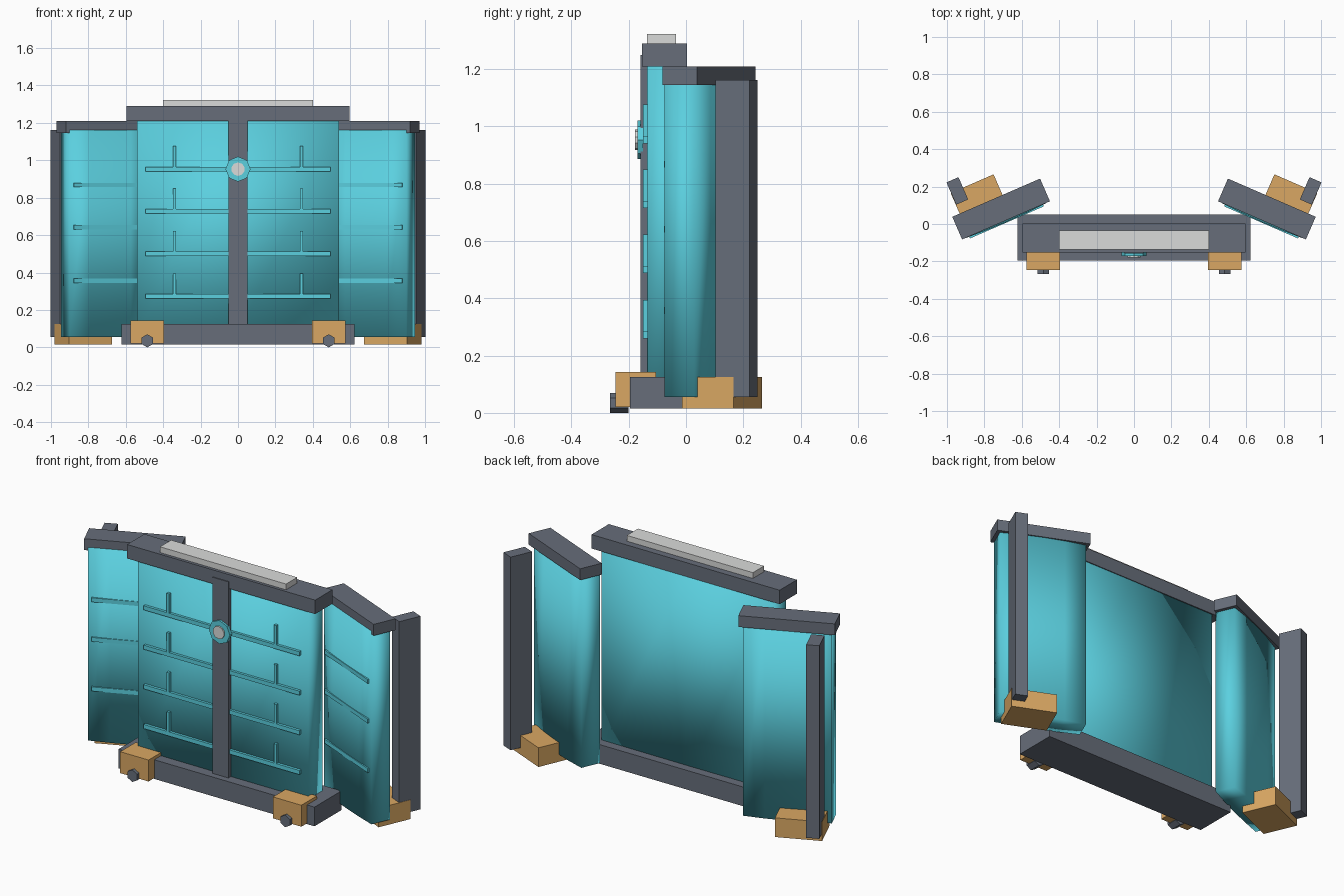
import bpy, bmesh, math
from mathutils import Matrix

if "Cube" in bpy.data.objects:
    bpy.data.objects.remove(bpy.data.objects["Cube"])


def material(name, rgb):
    m = bpy.data.materials.new(name)
    m.diffuse_color = (*rgb, 1)
    m.use_nodes = True
    m.node_tree.nodes["Principled BSDF"].inputs["Base Color"].default_value = m.diffuse_color
    return m


CYAN = material("cyan_panel", (0.105, 0.63, 0.74))
STEEL = material("dark_steel", (0.135, 0.155, 0.195))
WOOD = material("tan_block", (0.70, 0.39, 0.125))
PALE = material("pale_grey", (0.70, 0.71, 0.70))


def finish(name, bm, mat, xf, smooth=False):
    bmesh.ops.recalc_face_normals(bm, faces=bm.faces)
    bm.transform(xf)
    me = bpy.data.meshes.new(name)
    for f in bm.faces:
        f.smooth = smooth
    bm.to_mesh(me)
    bm.free()
    me.materials.append(mat)
    ob = bpy.data.objects.new(name, me)
    bpy.context.collection.objects.link(ob)
    return ob


def box(name, x, y, z, mat, xf=Matrix()):
    """Box from (min, max) ranges."""
    bm = bmesh.new()
    bmesh.ops.create_cube(bm, size=1)
    for v in bm.verts:
        for i, (lo, hi) in enumerate((x, y, z)):
            v.co[i] = lo if v.co[i] < 0 else hi
    return finish(name, bm, mat, xf)


def disc(name, x, y, z, r, sides, mat):
    """Prism along y, one corner pointing up."""
    bm = bmesh.new()
    bmesh.ops.create_cone(bm, cap_ends=True, segments=sides, radius1=r,
                          radius2=r, depth=y[1] - y[0])
    rot = Matrix.Rotation(math.pi / 2, 4, 'X')
    return finish(name, bm, mat, Matrix.Translation((x, sum(y) / 2, z)) @ rot)


def soft_panel(name, half, front, back, z, n, xf=Matrix()):
    """Softly shaded slab; front and back give y at the (middle, ends)."""
    bm = bmesh.new()
    ts = [2 * i / n - 1 for i in range(n + 1)]
    outline = [(half * t, front[0] + (front[1] - front[0]) * t * t) for t in ts]
    outline += [(half * t, back[0] + (back[1] - back[0]) * t * t) for t in ts[::-1]]
    low = [bm.verts.new((x, y, z[0])) for x, y in outline]
    top = [bm.verts.new((x, y, z[1])) for x, y in outline]
    c = len(outline)
    for i in range(c):
        j = (i + 1) % c
        bm.faces.new((low[i], low[j], top[j], top[i]))
    for i in range(n):                      # caps as strips of quads
        j = c - 1 - i
        for ring in (low, top):
            bm.faces.new((ring[i], ring[i + 1], ring[j - 1], ring[j]))
    return finish(name, bm, CYAN, xf, smooth=True)


# Centre section: base, beam, cap plate, post, panel
box("base_bar", (-0.622, 0.622), (-0.195, 0.05), (0.015, 0.125), STEEL)
box("top_beam", (-0.597, 0.597), (-0.153, 0.004), (1.21, 1.29), STEEL)
box("cap_plate", (-0.4, 0.4), (-0.136, -0.035), (1.29, 1.323), PALE)
box("centre_post", (-0.05, 0.05), (-0.158, -0.004), (0.1, 1.25), STEEL)
soft_panel("centre_panel", 0.54, (-0.136, -0.134), (0, -0.003), (0.06, 1.22), 2)

# Round emblem on the post
disc("emblem_ring", 0, (-0.17, -0.15), 0.953, 0.067, 8, CYAN)
disc("emblem_core", 0, (-0.178, -0.16), 0.953, 0.036, 10, PALE)

for s, side in ((-1, "left"), (1, "right")):
    def span(a, b):
        return tuple(sorted((s * a, s * b)))

    # Raised ribs on the centre panel
    for k, z in enumerate((0.272, 0.5, 0.727, 0.953)):
        box(f"{side}_rib_{k}", span(0.04, 0.495), (-0.15, -0.112),
            (z - 0.012, z + 0.012), CYAN)
        box(f"{side}_upright_rib_{k}", span(0.332, 0.348), (-0.15, -0.112),
            (z - 0.012, z + 0.123), CYAN)

    # Front feet with hex bolts
    box(f"{side}_front_foot", span(0.395, 0.575), (-0.247, -0.105), (0.02, 0.143), WOOD)
    disc(f"{side}_foot_bolt", s * 0.485, (-0.266, -0.2), 0.035, 0.035, 6, STEEL)

    # Angled wing: rail, panel, ribs, rear post and foot
    wing = (Matrix.Translation((s * 0.711, 0.081, 0))
            @ Matrix.Rotation(-s * math.radians(23.5), 4, 'Z'))
    box(f"{side}_wing_rail", (-0.256, 0.256), (-0.067, 0.065), (1.145, 1.21), STEEL, wing)
    soft_panel(f"{side}_wing_panel", 0.236, (-0.076, -0.068), (0.06, 0.045),
               (0.055, 1.163), 4, wing)
    for k, z in enumerate((0.357, 0.641, 0.868)):
        box(f"{side}_wing_rib_{k}", (-0.215, 0.215), (-0.079, -0.05),
            (z - 0.012, z + 0.012), CYAN, wing)
    box(f"{side}_wing_post", span(0.141, 0.211), (0.116, 0.246), (0.055, 1.163), STEEL, wing)
    box(f"{side}_wing_foot", span(-0.037, 0.213), (-0.01, 0.185), (0.015, 0.125), WOOD, wing)
